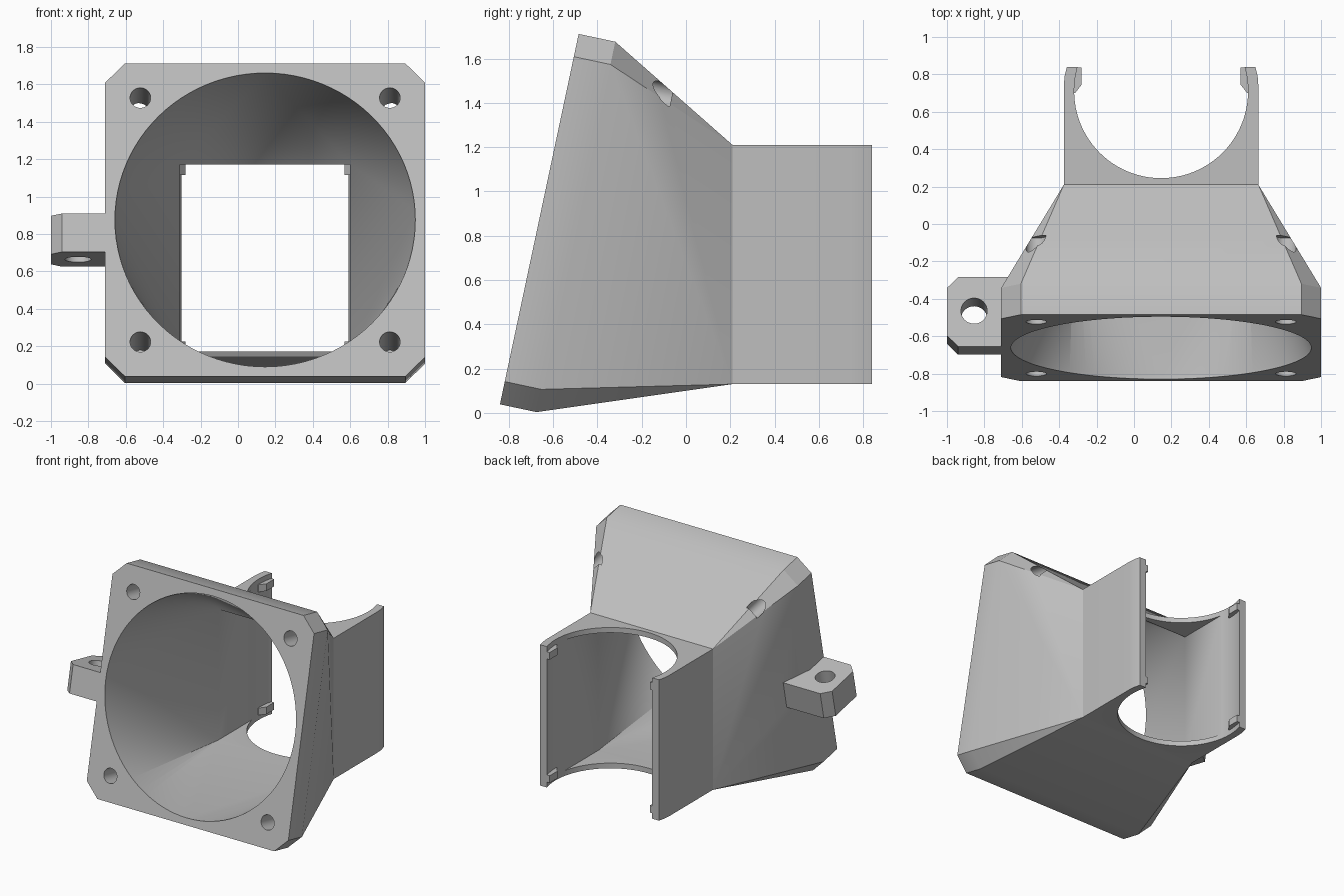
import bpy, bmesh, math
from mathutils import Matrix, Vector

if "Cube" in bpy.data.objects:
    bpy.data.objects.remove(bpy.data.objects["Cube"], do_unlink=True)

CX = 0.145                       # centre line of the duct
TILT = Matrix.Translation((CX, -0.6625, 0.875)) @ Matrix.Rotation(math.radians(-12), 4, 'X')
BOTTOM, TOP = 0.13, 1.21         # height range of the rear bracket
RIM = 0.04                       # rim thickness of the rear bracket

grey = bpy.data.materials.new("light_grey")
grey.use_nodes = True
grey.diffuse_color = (0.52, 0.52, 0.52, 1)
grey.node_tree.nodes["Principled BSDF"].inputs["Base Color"].default_value = grey.diffuse_color


def hull(name, points, matrix=Matrix()):
    """Convex solid around a set of points."""
    bm = bmesh.new()
    verts = [bm.verts.new(matrix @ Vector(p)) for p in points]
    res = bmesh.ops.convex_hull(bm, input=verts)
    junk = {g for g in res["geom_interior"] + res["geom_unused"] if isinstance(g, bmesh.types.BMVert)}
    bmesh.ops.delete(bm, geom=list(junk), context='VERTS')
    bmesh.ops.dissolve_limit(bm, angle_limit=0.002, verts=bm.verts, edges=bm.edges)
    bmesh.ops.recalc_face_normals(bm, faces=bm.faces)
    mesh = bpy.data.meshes.new(name)
    bm.to_mesh(mesh)
    bm.free()
    mesh.materials.append(grey)
    obj = bpy.data.objects.new(name, mesh)
    bpy.context.collection.objects.link(obj)
    return obj


def prism(name, outline, z0, z1, matrix=Matrix()):
    """Convex xy outline extruded from z0 to z1."""
    return hull(name, [(x, y, z) for x, y in outline for z in (z0, z1)], matrix)


def circle(radius, x=0, y=0, count=96):
    steps = [2 * math.pi * i / count for i in range(count)]
    return [(x + radius * math.cos(a), y + radius * math.sin(a)) for a in steps]


def rod(name, radius, x, z, y0, y1, count=32):
    """Round cutter running along the tilted depth axis."""
    ring = circle(radius, x, z, count)
    return hull(name, [(u, y, w) for u, w in ring for y in (y0, y1)], TILT)


def combine(target, tool, operation):
    mod = target.modifiers.new(tool.name, 'BOOLEAN')
    mod.object, mod.operation, mod.solver = tool, operation, 'EXACT'
    bpy.context.view_layer.objects.active = target
    bpy.ops.object.modifier_apply(modifier=mod.name)
    bpy.data.objects.remove(tool, do_unlink=True)


def finish(obj):
    bpy.ops.object.select_all(action='DESELECT')
    obj.select_set(True)
    bpy.context.view_layer.objects.active = obj
    bpy.ops.object.shade_smooth_by_angle(angle=math.radians(30))


# Tilted square flange with chamfered corners, tapering to the bracket
H, C, DEPTH = 0.855, 0.105, 0.169
octagon = [p for sx in (-1, 1) for sz in (-1, 1)
           for p in ((sx * H, sz * (H - C)), (sx * (H - C), sz * H))]
plate = [TILT @ Vector((x, y, z)) for x, z in octagon for y in (0, DEPTH)]
rear = [(CX + s * 0.52, 0.21, z) for s in (-1, 1) for z in (BOTTOM, TOP)]
duct = hull("duct_body", plate + rear)

# Rear bracket block with slightly rounded outer ends
side = [(0.52, 0.15), (0.52, 0.74), (0.516, 0.79), (0.504, 0.84)]
block = prism("bracket", [(CX + s * x, y) for s in (-1, 1) for x, y in side], BOTTOM, TOP)
combine(duct, block, 'UNION')

# Side ear, chamfered on its two outer corners
ear_outline = [(-0.73, 0), (-1.085, 0), (-1.145, 0.06),
               (-1.145, 0.32), (-1.085, 0.38), (-0.73, 0.38)]
ear = prism("mounting_ear", ear_outline, -0.175, 0.035, TILT)
combine(duct, ear, 'UNION')

# Funnel cavity: round at the front, rectangular at the rear
mouth = [TILT @ Vector((x, y, z)) for x, z in circle(0.803) for y in (-0.01, 0.015)]
W = 0.455
throat = [(CX + s * W, 0.21, z) for s in (-1, 1) for z in (BOTTOM + RIM, TOP - RIM)]
combine(duct, hull("funnel_cutter", mouth + throat), 'DIFFERENCE')

# Straight passage and the upright round seat in the bracket
passage = [(CX + s * W, y) for s in (-1, 1) for y in (0.19, 0.72)]
combine(duct, prism("passage_cutter", passage, BOTTOM + RIM, TOP - RIM), 'DIFFERENCE')
combine(duct, prism("seat_cutter", circle(0.465, CX, 0.71), 0, 1.4), 'DIFFERENCE')

# Screw holes in the flange and the hole through the ear
for sx in (-1, 1):
    for sz in (-1, 1):
        combine(duct, rod("screw_cutter", 0.055, sx * 0.667, sz * 0.667, -0.05, 0.47), 'DIFFERENCE')
combine(duct, prism("ear_cutter", circle(0.07, -1.0, 0.195, 40), -0.3, 0.2, TILT), 'DIFFERENCE')
finish(duct)

# Small retaining clips at the ends of the bracket walls
clip = [(0.475, 0.70), (0.46, 0.70), (0.425, 0.745), (0.425, 0.838), (0.475, 0.838)]
for s, side_name in ((-1, "right"), (1, "left")):
    for z, level in ((BOTTOM + RIM, "lower"), (TOP - RIM - 0.055, "upper")):
        prism(f"{level}_{side_name}_clip", [(CX + s * x, y) for x, y in clip], z, z + 0.055)
